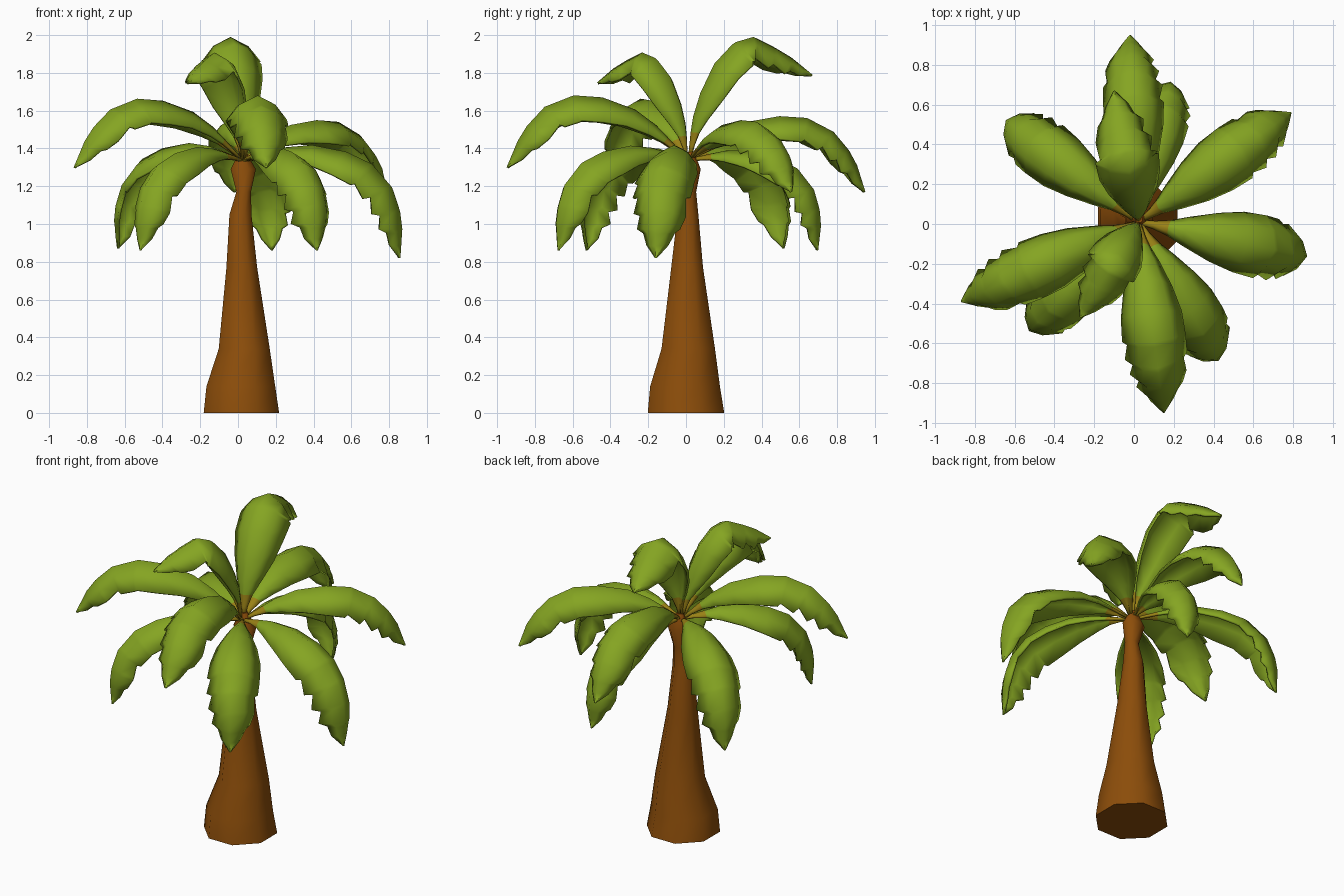
import bpy, math
from mathutils import Vector

if "Cube" in bpy.data.objects:
    bpy.data.objects.remove(bpy.data.objects["Cube"])


def material(name, rgb):
    m = bpy.data.materials.new(name)
    m.diffuse_color = (*rgb, 1)
    m.use_nodes = True
    m.node_tree.nodes["Principled BSDF"].inputs["Base Color"].default_value = m.diffuse_color
    return m


GREEN = material("leaf green", (0.235, 0.375, 0.016))
BROWN = material("trunk brown", (0.265, 0.075, 0.003))
OLIVE = material("stem olive", (0.32, 0.22, 0.008))


def add_mesh(name, verts, faces, mats, angle):
    me = bpy.data.meshes.new(name)
    me.from_pydata(verts, [], faces)
    for m in mats:
        me.materials.append(m)
    ob = bpy.data.objects.new(name, me)
    bpy.context.collection.objects.link(ob)
    bpy.ops.object.select_all(action='DESELECT')
    ob.select_set(True)
    bpy.context.view_layer.objects.active = ob
    bpy.ops.object.shade_smooth_by_angle(angle=math.radians(angle))
    return ob


# Trunk: eight-sided rings (z, centre x, centre y, radius x, radius y)
RINGS = [(0, 0.018, 0, 0.216, 0.219), (0.14, 0.015, -0.005, 0.197, 0.2),
         (0.34, 0.033, 0.012, 0.146, 0.153), (0.77, 0.02, 0.006, 0.088, 0.091),
         (1.05, 0.013, 0.01, 0.063, 0.06), (1.17, 0.03, 0.015, 0.042, 0.042),
         (1.29, 0.028, 0.03, 0.072, 0.052), (1.38, 0.025, 0.025, 0.02, 0.02)]
N = 8
verts, faces = [], []
for z, cx, cy, rx, ry in RINGS:
    for k in range(N):
        a = 2 * math.pi * (k + 0.5) / N
        verts.append((cx + rx * math.cos(a), cy + ry * math.sin(a), z))
for i in range(len(RINGS) - 1):
    for k in range(N):
        a, b = i * N + k, i * N + (k + 1) % N
        faces.append((a, b, b + N, a + N))
faces.append(tuple(reversed(range(N))))
faces.append(tuple(range(len(verts) - N, len(verts))))
add_mesh("trunk", verts, faces, [BROWN], 50)

# Leaf spines in the base-to-tip frame (along, height)
ARCH = [(0, 0), (0.16, 0.17), (0.35, 0.31), (0.6, 0.345), (0.78, 0.29), (0.91, 0.17), (1, 0)]
CURL = [(0, 0), (0.16, 0.19), (0.41, 0.39), (0.62, 0.455), (0.785, 0.45),
        (0.86, 0.34), (0.945, 0.17), (1, 0)]
# Leaf rows (fraction of length, left half width, right half width) with notches
ROWS = [(0, .012, .012), (.06, .022, .022), (.12, .042, .042), (.19, .077, .077),
        (.3, .125, .125), (.45, .156, .153), (.57, .16, .162), (.59, .16, .14),
        (.68, .155, .16), (.70, .135, .125), (.79, .14, .145), (.81, .14, .105),
        (.88, .115, .12), (.90, .09, .08), (.95, .06, .06), (1, .006, .006)]
BASE = Vector((0.025, 0.01, 1.345))


def sample(spine, s):
    """Point at fraction s of the spine's length."""
    pts = [Vector(p) for p in spine]
    lens = [(b - a).length for a, b in zip(pts, pts[1:])]
    d = s * sum(lens)
    for a, b, l in zip(pts, pts[1:], lens):
        if d <= l + 1e-6:
            return a.lerp(b, d / l)
        d -= l
    return pts[-1]


def leaf(name, tip, spine, width, rise):
    chord = Vector(tip) - BASE
    size = chord.length
    along = chord.normalized()
    side = along.cross(Vector((0, 0, 1))).normalized()
    up = side.cross(along)
    spine = [(a, h * rise) for a, h in spine]
    verts, faces = [], []
    for s, wl, wr in ROWS:
        p = sample(spine, s)
        tan = (sample(spine, min(1, s + .06)) - sample(spine, max(0, s - .06))).normalized()
        normal = along * -tan.y + up * tan.x
        centre = BASE + (along * p.x + up * p.y) * size
        for u in (-1, -0.6, 0, 0.6, 1):
            w = (wl if u < 0 else wr) * width
            drop = 0.82 * w * abs(u) ** 1.9
            verts.append(centre + side * (u * w) - normal * drop)
    for i in range(len(ROWS) - 1):
        for j in range(4):
            a = i * 5 + j
            faces.append((a, a + 1, a + 6, a + 5))
    ob = add_mesh(name, verts, faces, [GREEN, OLIVE], 180)
    # olive stem: the two rows nearest the trunk
    for poly in ob.data.polygons:
        poly.material_index = 1 if poly.index < 8 else 0
    mod = ob.modifiers.new("thickness", 'SOLIDIFY')
    mod.thickness = 0.014
    mod.offset = -1


# Eleven leaves: tip position, spine, width factor, arch height factor
LEAVES = [((-0.02, 0.95, 1.17), ARCH, 0.95, 1), ((0.18, 0.70, 0.86), ARCH, 0.85, 1),
          ((0.79, 0.56, 1.17), ARCH, 0.95, 0.93), ((0.86, -0.16, 0.82), ARCH, 1.0, 1),
          ((0.42, -0.68, 0.86), ARCH, 0.95, 1), ((0.15, -0.95, 1.30), ARCH, 1.0, 1.1),
          ((-0.52, -0.53, 0.86), ARCH, 0.9, 1), ((-0.87, -0.39, 1.30), ARCH, 0.95, 1.03),
          ((-0.64, 0.52, 0.87), ARCH, 0.95, 1), ((-0.10, 0.67, 1.79), CURL, 1.0, 1.02),
          ((-0.27, -0.47, 1.75), CURL, 0.85, 1)]
for n, (tip, spine, width, rise) in enumerate(LEAVES, 1):
    leaf(f"palm_leaf_{n}", tip, spine, width, rise)
